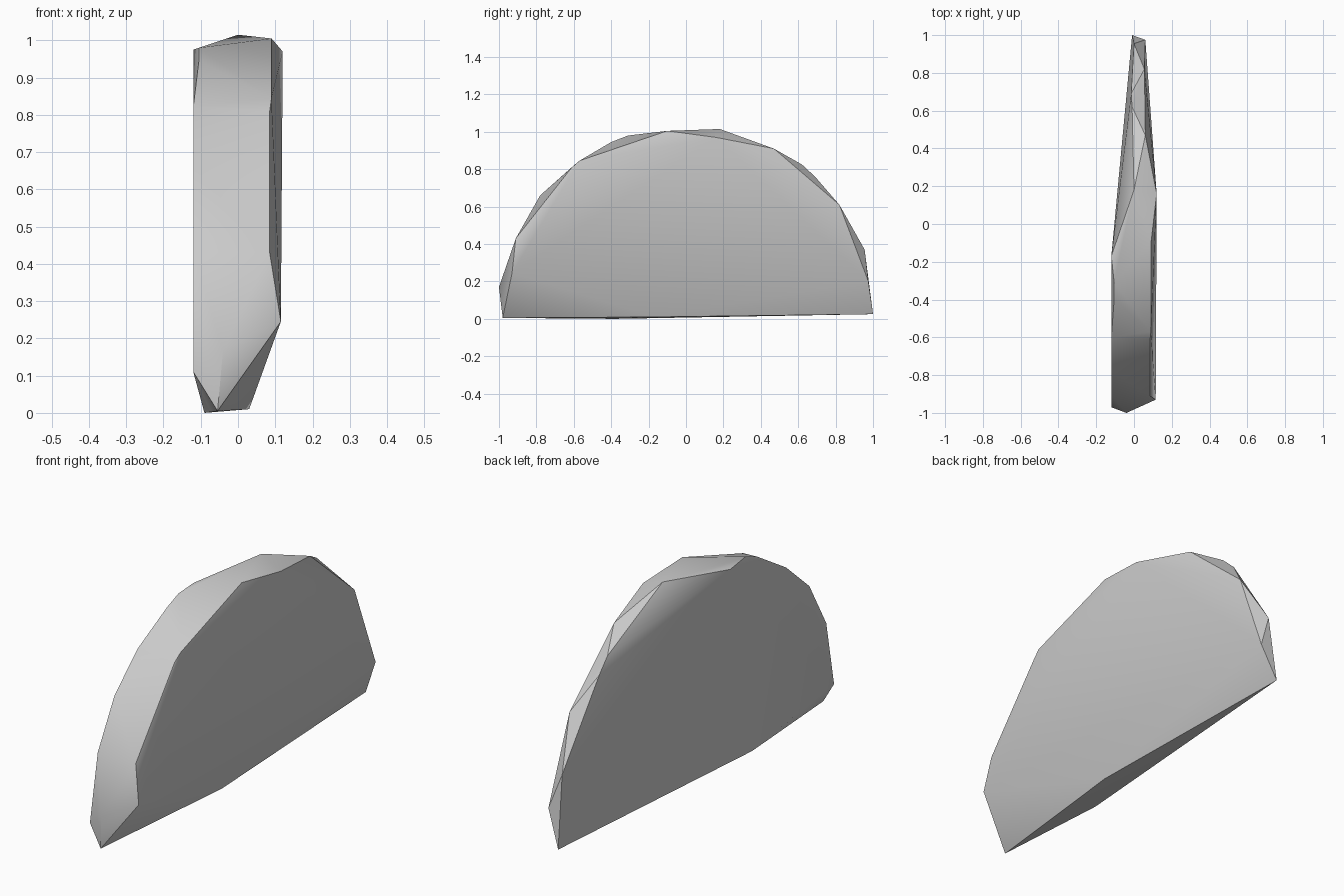
import bpy
import bmesh
from math import radians

default_cube = bpy.data.objects.get("Cube")
if default_cube:
    bpy.data.objects.remove(default_cube, do_unlink=True)


def make_material(name, colour):
    material = bpy.data.materials.new(name)
    material.use_nodes = True
    material.diffuse_color = colour
    shader = material.node_tree.nodes["Principled BSDF"]
    shader.inputs["Base Color"].default_value = colour
    return material


def make_hull(name, points, material):
    """Wrap a chipped stone surface around its corner points."""
    bm = bmesh.new()
    for point in points:
        bm.verts.new(point)
    hull = bmesh.ops.convex_hull(bm, input=bm.verts)
    loose = set(hull["geom_interior"]) | set(hull["geom_unused"])
    bmesh.ops.delete(bm, geom=[v for v in loose if isinstance(v, bmesh.types.BMVert)],
                     context="VERTS")
    bmesh.ops.recalc_face_normals(bm, faces=bm.faces)
    mesh = bpy.data.meshes.new(name)
    bm.to_mesh(mesh)
    bm.free()
    mesh.materials.append(material)
    stone = bpy.data.objects.new(name, mesh)
    bpy.context.collection.objects.link(stone)
    return stone


# Rim of the broad face on the -x side, front to top
negative_rim = [
    (-.12, -.97, .11), (-.12, -.91, .43), (-.12, -.78, .66),
    (-.12, -.6, .82), (-.105, -.4, .945), (-.105, -.31, .98),
    (-.12, -.17, .975),
]

# Rim of the broad face on the +x side, front to back
positive_rim = [
    (.115, -.93, .245), (.085, -.91, .43), (.085, -.61, .81),
    (.09, -.57, .845), (.09, -.1, 1.005), (.12, .16, .97),
    (.06, .47, .91), (.055, .82, .61), (.06, .975, .2),
]

# Narrow back ridge, top to bottom
back_ridge = [
    (0, .18, 1.015), (-.01, .62, .825), (-.015, .69, .76),
    (0, .955, .37), (-.01, 1, .025),
]

# Front tip and the chipped base
base = [
    (-.04, -1, .17), (-.055, -.98, .005),
    (-.09, -.38, 0), (.03, -.17, .01),
]

stone_grey = make_material("stone_grey", (.6, .6, .6, 1))
stone = make_hull("half_round_stone", negative_rim + positive_rim + back_ridge + base,
                  stone_grey)

# Soft shading across the broad faces, crisp chipped edges
bpy.ops.object.select_all(action="DESELECT")
stone.select_set(True)
bpy.context.view_layer.objects.active = stone
bpy.ops.object.shade_smooth_by_angle(angle=radians(30))
